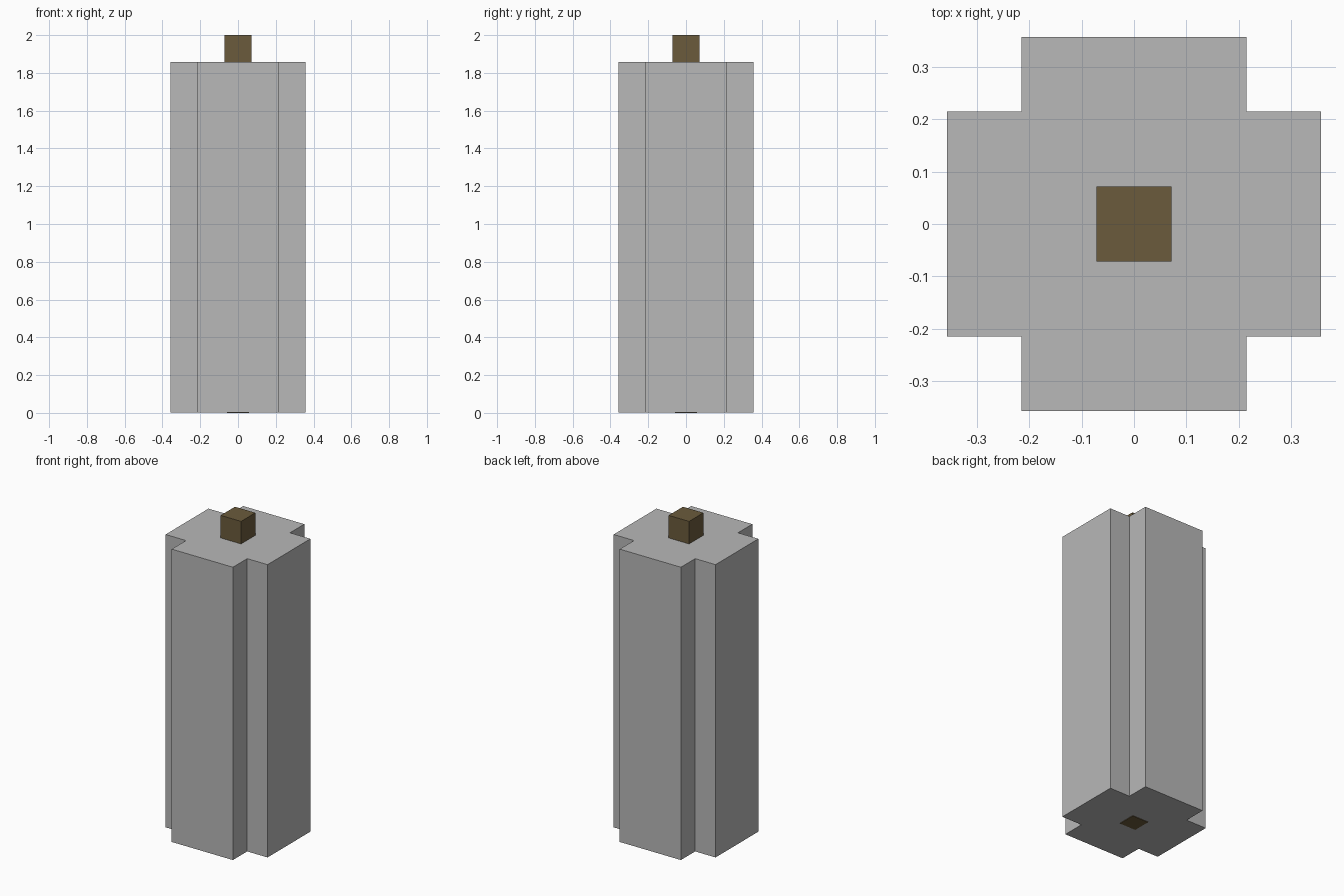
import bpy
import bmesh

cube = bpy.data.objects.get("Cube")
if cube:
    bpy.data.objects.remove(cube, do_unlink=True)


def make_material(name, color):
    mat = bpy.data.materials.new(name)
    mat.use_nodes = True
    mat.diffuse_color = color
    mat.node_tree.nodes["Principled BSDF"].inputs["Base Color"].default_value = color
    return mat


def extrude_profile(name, points, bottom, top, mat):
    """Flat-shaded prism from a plan outline."""
    bm = bmesh.new()
    face = bm.faces.new([bm.verts.new((x, y, bottom)) for x, y in points])
    result = bmesh.ops.extrude_face_region(bm, geom=[face])
    verts = [v for v in result["geom"] if isinstance(v, bmesh.types.BMVert)]
    bmesh.ops.translate(bm, verts=verts, vec=(0, 0, top - bottom))
    bmesh.ops.recalc_face_normals(bm, faces=bm.faces)
    mesh = bpy.data.meshes.new(name)
    bm.to_mesh(mesh)
    bm.free()
    mesh.materials.append(mat)
    obj = bpy.data.objects.new(name, mesh)
    bpy.context.collection.objects.link(obj)
    return obj


def four_fold(corner):
    """Repeat one corner's points by quarter turns around the centre."""
    points = []
    for _ in range(4):
        points += corner
        corner = [(-y, x) for x, y in corner]
    return points


wax = make_material("grey wax", (0.479, 0.479, 0.479, 1))
brown = make_material("brown wick", (0.147, 0.105, 0.045, 1))

UNIT = 1 / 14          # the candle is 28 units tall
ARM, NOTCH = 5 * UNIT, 3 * UNIT
BASE = 0.003

# Cross-shaped candle body
extrude_profile("candle_body",
                four_fold([(ARM, NOTCH), (NOTCH, NOTCH), (NOTCH, ARM)]),
                BASE, 26 * UNIT, wax)

# Square wick on top
extrude_profile("wick", four_fold([(UNIT, UNIT)]), 26 * UNIT, 28 * UNIT, brown)

# Wick end showing underneath
END = 0.8 * UNIT
extrude_profile("wick_end", four_fold([(END, END)]), 0, BASE, brown)
